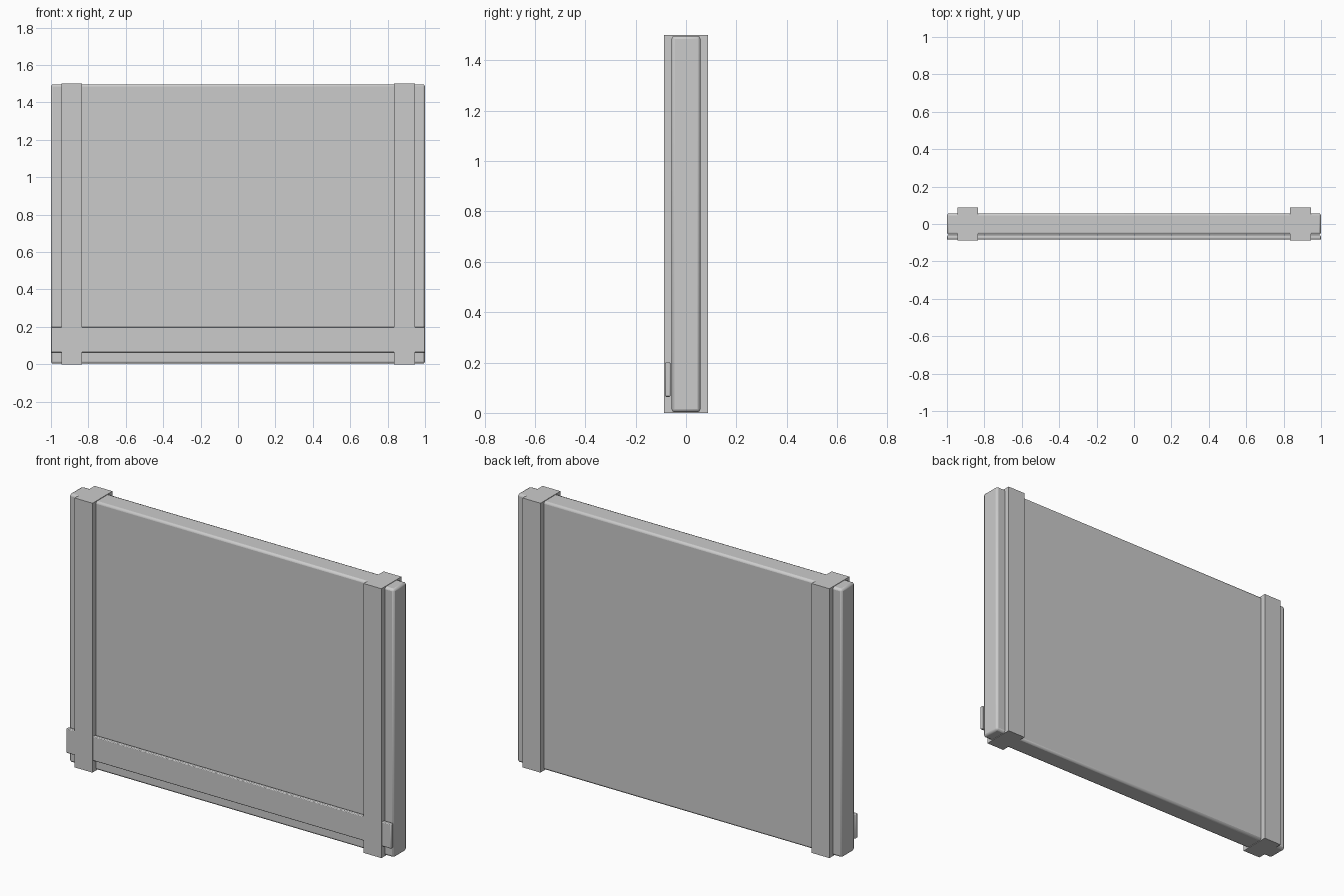
import bpy

if "Cube" in bpy.data.objects:
    bpy.data.objects.remove(bpy.data.objects["Cube"])


def box(name, lo, hi, bevel=0.0, segments=2):
    """Axis-aligned box between two corners, with optional rounded edges."""
    bpy.ops.mesh.primitive_cube_add(size=1, location=[(a + b) / 2 for a, b in zip(lo, hi)])
    ob = bpy.context.object
    ob.name = name
    ob.scale = [b - a for a, b in zip(lo, hi)]
    bpy.ops.object.transform_apply(location=False, rotation=False, scale=True)
    if bevel:
        mod = ob.modifiers.new("rounded_edges", 'BEVEL')
        mod.width = bevel
        mod.segments = segments
        bpy.ops.object.shade_smooth_by_angle()
    return ob


# Main slab with softened edges
box("panel", (-1, -0.057, 0.003), (1, 0.057, 1.497), bevel=0.012)

# Upright posts standing proud on both faces
for side, name in ((-1, "left_post"), (1, "right_post")):
    x = side * 0.89
    box(name, (x - 0.055, -0.088, 0), (x + 0.055, 0.088, 1.5))

# Low rail across the front
box("front_rail", (-1, -0.083, 0.064), (1, -0.062, 0.2), bevel=0.004)
